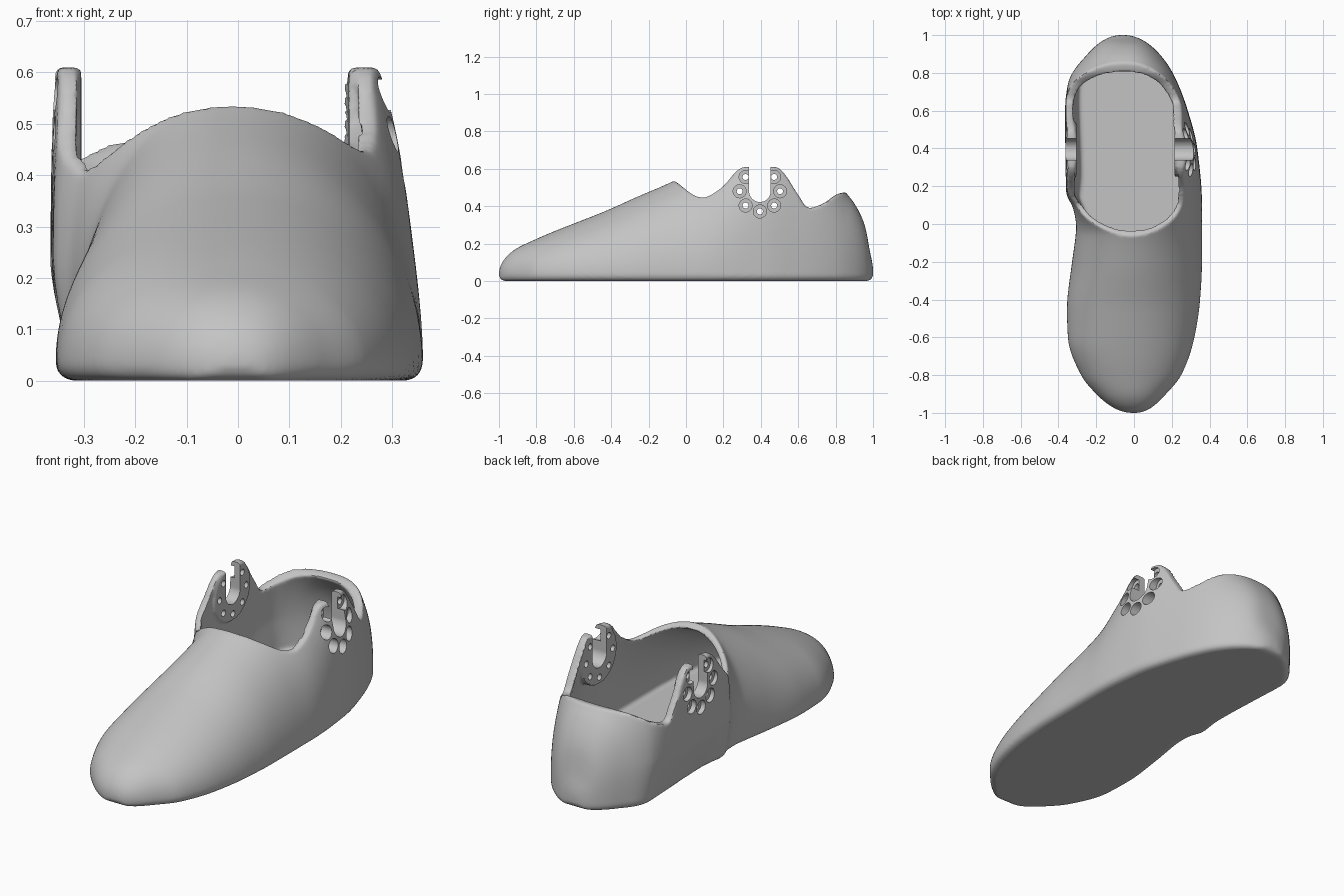
import bpy, bmesh, math
from mathutils import Matrix, Vector

cube = bpy.data.objects.get("Cube")
if cube:
    bpy.data.objects.remove(cube)

# Shoe measurements along its length: (y, value)
LEFT = [(-1, -.01), (-.9, -.2), (-.8, -.28), (-.6, -.35), (-.45, -.355), (-.2, -.33), (0, -.315),
        (.08, -.325), (.17, -.36), (.6, -.365), (.75, -.35), (.9, -.25), (1, -.07)]
RIGHT = [(-1, .01), (-.9, .17), (-.8, .25), (-.6, .32), (-.4, .35), (-.2, .36), (.1, .36),
         (.4, .335), (.6, .285), (.8, .205), (.9, .135), (1, -.05)]
MIDDLE = [(-1, 0), (-.1, -.01), (.4, -.03), (1, -.06)]
HEIGHT = [(-1, .04), (-.92, .165), (-.8, .225), (-.465, .36), (-.25, .455), (-.06, .538),
          (.08, .62), (.2, .72), (.4, .9), (.66, .72), (.78, .58), (.85, .48),
          (.9, .415), (.955, .3), (.985, .15), (1, .05)]
LEFT_POWER = [(-1, 2.1), (-.06, 2.1), (.08, 3), (.2, 5), (.6, 5), (.8, 2.8), (1, 2.3)]
RIGHT_POWER = [(-1, 2.1), (0, 1.9), (.4, 2.5), (1, 2.5)]
ARCH = [(-1, 0), (-.3, 0), (.1, .03), (.3, .06), (.6, .05), (.85, .01), (1, 0)]
RIM = [(-.06, .535), (.09, .43), (.18, .485), (.28, .595), (.31, .61), (.48, .61), (.52, .58),
       (.6, .46), (.655, .39), (.735, .415), (.805, .463), (.845, .475)]
PIVOT_Y, PIVOT_Z = .395, .48


def curve(points):
    """Smooth interpolation that never overshoots its points."""
    xs, vs = zip(*points)
    d = [(vs[i + 1] - vs[i]) / (xs[i + 1] - xs[i]) for i in range(len(xs) - 1)]
    m = [d[0]] + [2 * a * b / (a + b) if a * b > 0 else 0 for a, b in zip(d, d[1:])] + [d[-1]]

    def value(x):
        x = min(max(x, xs[0]), xs[-1])
        i = 0
        while i < len(d) - 1 and x > xs[i + 1]:
            i += 1
        h = xs[i + 1] - xs[i]
        t = (x - xs[i]) / h
        s = t * t * (3 - 2 * t)
        return (vs[i] * (1 - s) + vs[i + 1] * s
                + h * t * (1 - t) * (m[i] * (1 - t) - m[i + 1] * t))
    return value


def along(points):
    """Curve over the angle from toe to heel, so both ends are round."""
    return curve([(math.acos(-y), v) for y, v in points])


left, right, middle, height, left_power, right_power, arch = map(
    along, (LEFT, RIGHT, MIDDLE, HEIGHT, LEFT_POWER, RIGHT_POWER, ARCH))


def make(name, bm):
    bmesh.ops.recalc_face_normals(bm, faces=bm.faces)
    mesh = bpy.data.meshes.new(name)
    bm.to_mesh(mesh)
    bm.free()
    obj = bpy.data.objects.new(name, mesh)
    bpy.context.collection.objects.link(obj)
    return obj


def loft(name, wall, base, radius, length):
    """Foot-shaped solid made of arched cross-sections."""
    bm = bmesh.new()
    rings = []
    count, steps, corner = 130, 36, 6
    for i in range(count + 1):
        u = math.pi * i / count
        y = -math.cos(u)
        c, top = middle(u), max(height(u) - wall, base + .005)
        gap = min((1 - abs(y)) / radius, 1)
        lift = base - radius * math.sqrt(max(0, 1 - (1 - gap) ** 2))

        def half(side, edge, power):
            w = max(abs(edge - c) - wall, .3 * abs(edge - c))
            pts = []
            for k in range(corner):
                a = math.pi / 2 * (1 - k / corner)
                pts.append((w - min(radius, .5 * w) * (1 - math.cos(a)), base - radius * math.sin(a)))
            for k in range(steps + 1):
                t = k / steps
                a = math.pi / 2 * t * t * (3 - 2 * t)
                pts.append((w * max(math.cos(a), 0) ** (2 / power),
                            base + (top - base) * math.sin(a) ** (2 / power)))
            out = []
            for x, z in pts:
                if side < 0:
                    x -= min(arch(u), .4 * w) * max(0, 1 - z / .22) ** 1.3 * x / w
                out.append(Vector((c + side * x, y * length, max(z, lift))))
            return out

        a = half(-1, left(u), left_power(u))
        b = half(1, right(u), right_power(u))
        rings.append([bm.verts.new(p) for p in a + b[-2::-1]])
    for r, s in zip(rings, rings[1:]):
        n = len(r)
        for k in range(n):
            bm.faces.new((r[k], r[(k + 1) % n], s[(k + 1) % n], s[k]))
    bm.faces.new(rings[0])
    bm.faces.new(rings[-1])
    bmesh.ops.remove_doubles(bm, verts=bm.verts, dist=1e-5)
    return make(name, bm)


def prism(name, near, far, x=.6):
    """Side profile, stretched across the shoe from -x to x."""
    bm = bmesh.new()
    a = [bm.verts.new((-x, y, z)) for y, z in near]
    b = [bm.verts.new((x, y, z)) for y, z in far]
    bm.faces.new(a)
    bm.faces.new(b)
    for i in range(len(a)):
        j = (i + 1) % len(a)
        bm.faces.new((a[i], a[j], b[j], b[i]))
    return make(name, bm)


def rods(name, radius, spans, centres, sides=32):
    """Cylinders lying across the shoe."""
    bm = bmesh.new()
    for x0, x1 in spans:
        for y, z in centres:
            place = Matrix.Translation(((x0 + x1) / 2, y, z)) @ Matrix.Rotation(math.pi / 2, 4, 'Y')
            bmesh.ops.create_cone(bm, cap_ends=True, segments=sides, radius1=radius,
                                  radius2=radius, depth=x1 - x0, matrix=place)
    return make(name, bm)


def apply(obj, kind, **settings):
    mod = obj.modifiers.new(kind, kind)
    for key, val in settings.items():
        setattr(mod, key, val)
    bpy.context.view_layer.objects.active = obj
    bpy.ops.object.modifier_apply(modifier=mod.name)


def cut(obj, cutter):
    apply(obj, 'BOOLEAN', operation='DIFFERENCE', solver='EXACT', object=cutter)
    bpy.data.objects.remove(cutter)


# Hollow shoe, keeping a round pad inside each ankle wing
shell = loft("shoe_shell", 0, .035, .035, 1)
cavity = loft("cavity", .038, .06, .015, .96)
cut(cavity, rods("ankle_pads", .145, [(-.5, -.305), (.215, .5)], [(PIVOT_Y, PIVOT_Z)], 64))
cut(shell, cavity)

# Opening with raised ankle wings; the front dip is lower on one side
rim = curve(RIM)
ys = [RIM[0][0] + (RIM[-1][0] - RIM[0][0]) * i / 70 for i in range(71)]


def rim_profile(shift):
    line = [(y, rim(y) + shift * max(0, 1 - abs(y - .09) / .14)) for y in ys]
    return [(-.3, 1.2)] + line + [(1.2, .48), (1.2, 1.2)]


cut(shell, prism("opening", rim_profile(-.045), rim_profile(.045)))

# Soften the rim and corners
apply(shell, 'REMESH', mode='VOXEL', voxel_size=.009)
apply(shell, 'SMOOTH', factor=.5, iterations=5)

# Open-topped pivot slot
slot = [(PIVOT_Y + .0575 * math.cos(a), PIVOT_Z + .0575 * math.sin(a))
        for a in (math.pi + math.pi * i / 24 for i in range(25))]
slot += [(PIVOT_Y + .0575, 1), (PIVOT_Y - .0575, 1)]
cut(shell, prism("slot", slot, slot))

# Seven bolt holes around the slot, counterbored from outside
bolts = [(PIVOT_Y + .108 * math.sin(a), PIVOT_Z - .108 * math.cos(a))
         for a in (math.pi / 4 * i for i in range(-3, 4))]
cut(shell, rods("bolt_holes", .016, [(-.6, .6)], bolts, 20))
cut(shell, rods("counterbores", .035, [(-.6, -.338), (.25, .6)], bolts))

# Colour and shading
grey = bpy.data.materials.new("plain_grey")
grey.use_nodes = True
colour = (.55, .55, .55, 1)
grey.diffuse_color = colour
grey.node_tree.nodes["Principled BSDF"].inputs["Base Color"].default_value = colour
shell.data.materials.clear()
shell.data.materials.append(grey)
for face in shell.data.polygons:
    face.material_index = 0
bpy.ops.object.select_all(action='DESELECT')
shell.select_set(True)
bpy.context.view_layer.objects.active = shell
bpy.ops.object.shade_smooth_by_angle(angle=math.radians(40))
